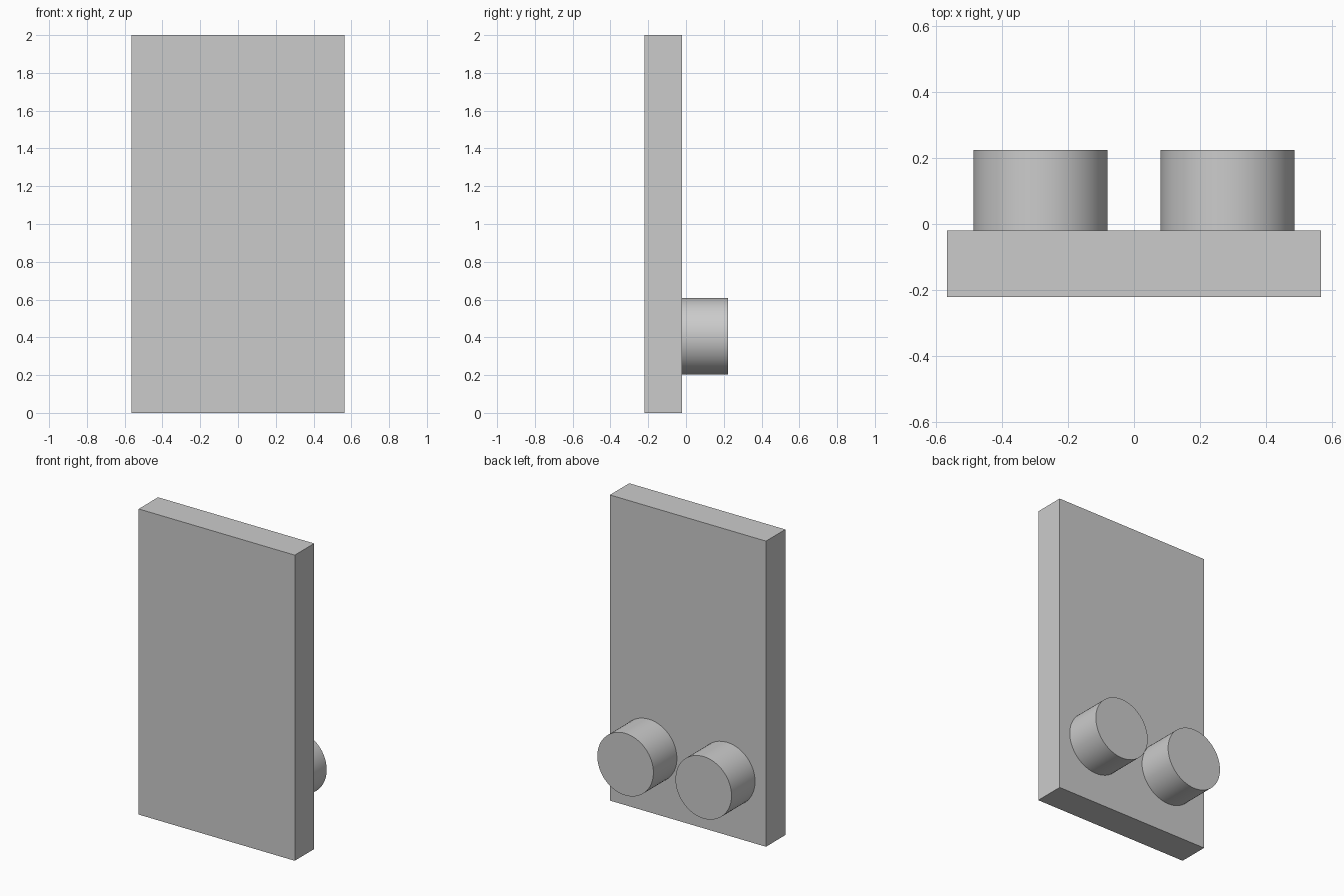
import bpy
import math

default_cube = bpy.data.objects.get("Cube")
if default_cube:
    bpy.data.objects.remove(default_cube, do_unlink=True)

# Single plain grey material
grey = bpy.data.materials.new("light_grey")
grey.use_nodes = True
colour = (0.6, 0.6, 0.6, 1.0)
grey.diffuse_color = colour
grey.node_tree.nodes["Principled BSDF"].inputs["Base Color"].default_value = colour

WIDTH, HEIGHT, THICKNESS = 1.13, 2.0, 0.2
FRONT = -0.22
BACK = FRONT + THICKNESS
PEG_RADIUS, PEG_LENGTH = 0.203, 0.243
PEG_X, PEG_Z = 0.283, 0.405

# Upright flat panel
bpy.ops.mesh.primitive_cube_add(size=1, location=(0, (FRONT + BACK) / 2, HEIGHT / 2))
panel = bpy.context.object
panel.name = "panel"
panel.scale = (WIDTH, THICKNESS, HEIGHT)
bpy.ops.object.transform_apply(location=False, rotation=False, scale=True)
panel.data.materials.append(grey)


def add_peg(name, x):
    """Round peg standing out from the back of the panel."""
    bpy.ops.mesh.primitive_cylinder_add(
        vertices=64, radius=PEG_RADIUS, depth=PEG_LENGTH,
        location=(x, BACK + PEG_LENGTH / 2, PEG_Z),
        rotation=(math.pi / 2, 0, 0))
    peg = bpy.context.object
    peg.name = name
    peg.data.materials.append(grey)
    bpy.ops.object.shade_smooth_by_angle(angle=math.radians(30))


# Pair of pegs on the back
add_peg("left_peg", PEG_X)
add_peg("right_peg", -PEG_X)
